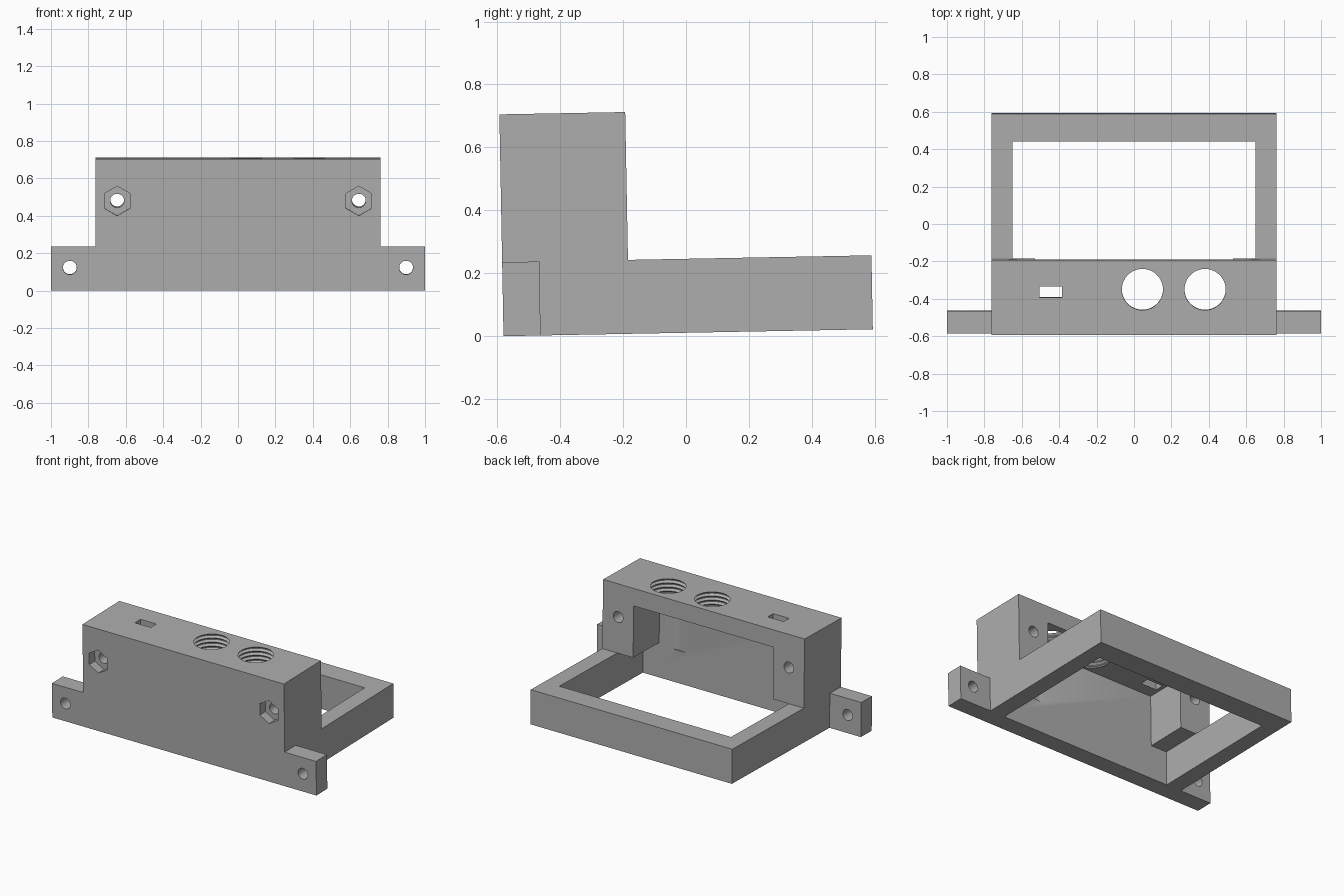
import bpy, bmesh, math
from mathutils import Matrix, Vector

cube = bpy.data.objects.get("Cube")
if cube:
    bpy.data.objects.remove(cube, do_unlink=True)

# Main dimensions
HALF_W, DEPTH, HEIGHT = 0.763, 1.174, 0.705
BLOCK_D, FRAME_H, WALL = 0.40, 0.235, 0.118
TILT = math.radians(1.07)

grey = bpy.data.materials.new("plain_grey")
grey.use_nodes = True
grey.diffuse_color = (0.42, 0.42, 0.42, 1)
grey.node_tree.nodes["Principled BSDF"].inputs["Base Color"].default_value = grey.diffuse_color


def make(name, bm):
    bmesh.ops.recalc_face_normals(bm, faces=bm.faces)
    mesh = bpy.data.meshes.new(name)
    bm.to_mesh(mesh)
    bm.free()
    mesh.materials.append(grey)
    obj = bpy.data.objects.new(name, mesh)
    bpy.context.collection.objects.link(obj)
    return obj


def box(name, x0, x1, y0, y1, z0, z1):
    bm = bmesh.new()
    bmesh.ops.create_cube(bm, size=1)
    bmesh.ops.scale(bm, verts=bm.verts, vec=(x1 - x0, y1 - y0, z1 - z0))
    bmesh.ops.translate(bm, verts=bm.verts,
                        vec=((x0 + x1) / 2, (y0 + y1) / 2, (z0 + z1) / 2))
    return make(name, bm)


def lathe(name, profile, centre, along_y=False, sides=48):
    """Closed solid of rings given as (radius, distance along the axis)."""
    bm = bmesh.new()
    rings = []
    for r, h in profile:
        ring = []
        for i in range(sides):
            a = math.tau * i / sides
            p = Vector((r * math.sin(a), r * math.cos(a), h))
            if along_y:
                p = Vector((p.x, h, p.y))
            ring.append(bm.verts.new(p + Vector(centre)))
        rings.append(ring)
    for low, high in zip(rings, rings[1:]):
        for i in range(sides):
            j = (i + 1) % sides
            bm.faces.new((low[i], low[j], high[j], high[i]))
    bm.faces.new(rings[0])
    bm.faces.new(rings[-1])
    return make(name, bm)


def combine(target, other, operation="DIFFERENCE"):
    mod = target.modifiers.new(other.name, "BOOLEAN")
    mod.operation, mod.solver, mod.object = operation, "EXACT", other
    bpy.context.view_layer.objects.active = target
    bpy.ops.object.modifier_apply(modifier=mod.name)
    bpy.data.objects.remove(other, do_unlink=True)


# L-shaped body: tall front block and low rear frame
bm = bmesh.new()
outline = [(0, 0), (DEPTH, 0), (DEPTH, FRAME_H), (BLOCK_D, FRAME_H), (BLOCK_D, HEIGHT), (0, HEIGHT)]
face = bm.faces.new([bm.verts.new((-HALF_W, y, z)) for y, z in outline])
side = bmesh.ops.extrude_face_region(bm, geom=[face])["geom"]
bmesh.ops.translate(bm, verts=[v for v in side if isinstance(v, bmesh.types.BMVert)],
                    vec=(2 * HALF_W, 0, 0))
body = make("mounting_bracket", bm)

# Side mounting ears
combine(body, box("ears", -1, 1, 0, WALL, 0, FRAME_H), "UNION")

# Frame opening and upper cavity, leaving corner bosses
combine(body, box("frame_opening", -0.65, 0.65, WALL, 1.026, -0.1, FRAME_H))
combine(body, box("upper_cavity", -0.53, 0.53, WALL, 0.5, 0.1, HEIGHT - WALL))

# Two threaded holes in the roof
pitch = 0.028
thread = [(0.11, 0.55)]
for k in range(5):
    z = 0.566 + k * pitch
    thread += [(0.11, z), (0.125, z + pitch * 0.4), (0.125, z + pitch * 0.55)]
thread += [(0.11, HEIGHT), (0.11, HEIGHT + 0.03)]
for x in (0.045, 0.38):
    combine(body, lathe("threaded_hole", thread, (x, 0.243, 0)))

# Clearance groove inside the front wall
combine(body, lathe("clearance", [(0.133, 0.22), (0.133, 0.58)], (0.38, 0.243, 0)))

# Small rectangular slot in the roof
combine(body, box("slot", -0.505, -0.385, 0.2, 0.26, 0.5, 0.8))

# Bolt holes, nut pockets and ear holes, mirrored
for s in (-1, 1):
    boss, ear = (s * 0.646, 0, 0.48), (s * 0.899, 0, 0.123)
    combine(body, lathe("nut_pocket", [(0.079, -0.05), (0.079, 0.06)], boss, True, 6))
    combine(body, lathe("bolt_hole", [(0.037, -0.05), (0.037, 0.5)], boss, True, 32))
    combine(body, lathe("ear_hole", [(0.037, -0.05), (0.037, 0.2)], ear, True, 32))

# Slight backward tilt and centring
body.data.transform(Matrix.Translation((0, -0.580, 0)) @ Matrix.Rotation(TILT, 4, "X"))

bpy.ops.object.select_all(action="DESELECT")
body.select_set(True)
bpy.context.view_layer.objects.active = body
bpy.ops.object.shade_smooth_by_angle(angle=math.radians(25))
